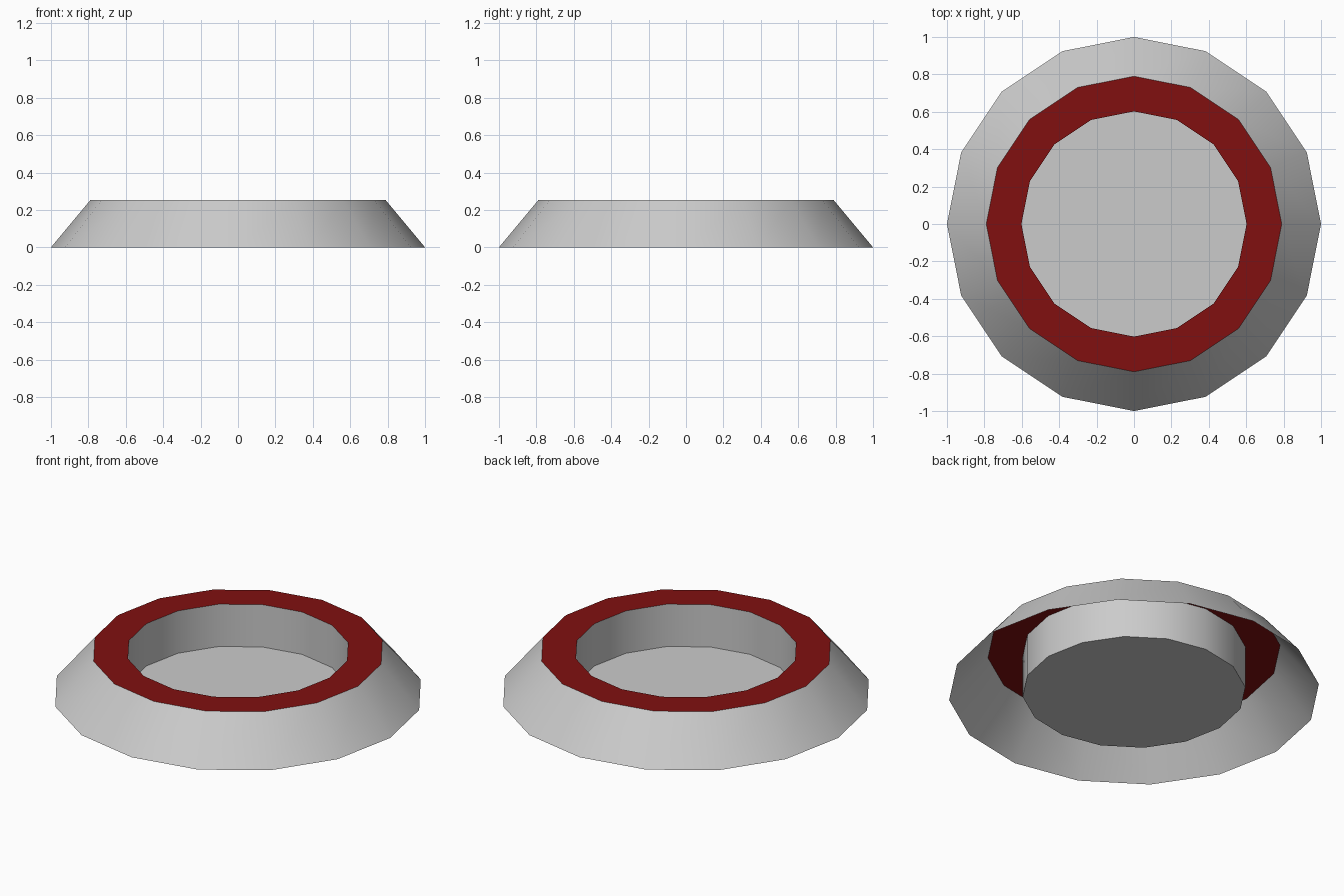
import bpy
import bmesh
from math import cos, sin, tau, radians

SIDES = 16

cube = bpy.data.objects.get("Cube")
if cube:
    bpy.data.objects.remove(cube, do_unlink=True)


def make_material(name, color):
    mat = bpy.data.materials.new(name)
    mat.use_nodes = True
    mat.diffuse_color = color
    mat.node_tree.nodes["Principled BSDF"].inputs["Base Color"].default_value = color
    return mat


def lathe(name, profile, mat, close_end=False):
    """Sweep (radius, height) points around z, listed from outside to inside."""
    bm = bmesh.new()
    rings = []
    for radius, z in profile:
        angles = [tau * i / SIDES for i in range(SIDES)]
        rings.append([bm.verts.new((radius * cos(a), radius * sin(a), z)) for a in angles])
    for outer, inner in zip(rings, rings[1:]):
        for i in range(SIDES):
            j = (i + 1) % SIDES
            bm.faces.new((outer[i], outer[j], inner[j], inner[i]))
    if close_end:
        bm.faces.new(rings[-1])
    mesh = bpy.data.meshes.new(name)
    bm.to_mesh(mesh)
    bm.free()
    mesh.materials.append(mat)
    obj = bpy.data.objects.new(name, mesh)
    bpy.context.collection.objects.link(obj)
    # Smooth around the ring, sharp where the wall meets the floor
    bpy.ops.object.select_all(action="DESELECT")
    obj.select_set(True)
    bpy.context.view_layer.objects.active = obj
    bpy.ops.object.shade_smooth_by_angle(angle=radians(30))
    return obj


grey = make_material("light grey", (0.6, 0.6, 0.6, 1))
red = make_material("dark red", (0.22, 0.005, 0.005, 1))

BASE, RIM, WELL, TOP = 1.0, 0.79, 0.602, 0.252

# Sloping outer skirt, open underneath
lathe("outer_skirt", [(BASE, 0), (RIM, TOP)], grey)
# Flat coloured band on top
lathe("top_band", [(RIM, TOP), (WELL, TOP)], red)
# Sunken round well with a floor at ground level
lathe("inner_well", [(WELL, TOP), (WELL, 0)], grey, close_end=True)
